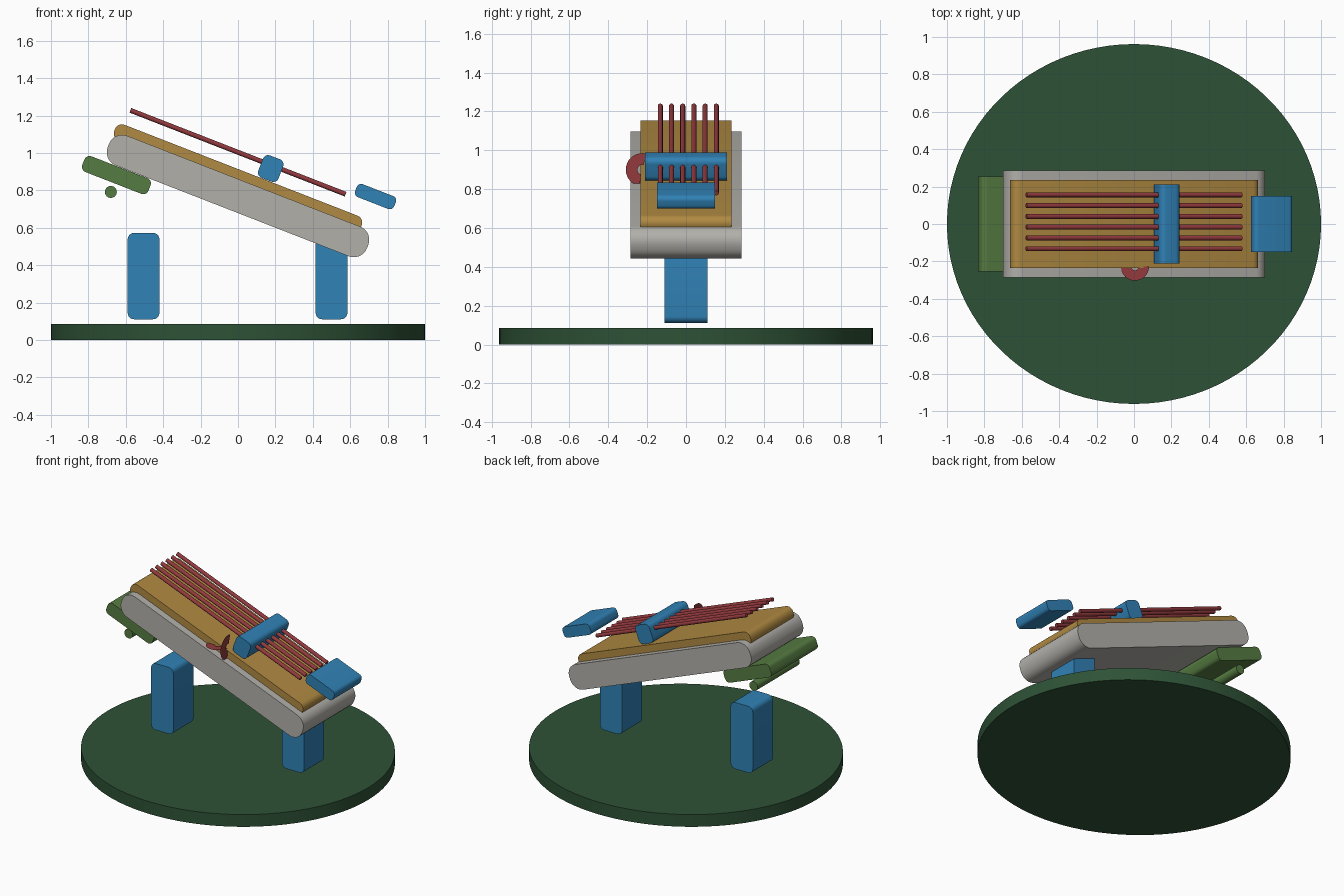
import bpy, bmesh, math
from mathutils import Matrix, Vector

if "Cube" in bpy.data.objects:
    bpy.data.objects.remove(bpy.data.objects["Cube"], do_unlink=True)

TILT = math.radians(21.3)


def material(name, rgb):
    m = bpy.data.materials.new(name)
    m.use_nodes = True
    m.diffuse_color = (*rgb, 1)
    m.node_tree.nodes["Principled BSDF"].inputs["Base Color"].default_value = (*rgb, 1)
    return m


BLUE = material("blue", (0.030, 0.223, 0.468))
GOLD = material("ochre", (0.434, 0.254, 0.054))
GREY = material("warm grey", (0.445, 0.434, 0.402))
GREEN = material("leaf green", (0.093, 0.202, 0.054))
DARK = material("dark green", (0.027, 0.084, 0.037))
RED = material("brick red", (0.287, 0.042, 0.048))


def finish(name, bm, mat, smooth=True):
    mesh = bpy.data.meshes.new(name)
    bm.to_mesh(mesh)
    bm.free()
    mesh.materials.append(mat)
    ob = bpy.data.objects.new(name, mesh)
    bpy.context.collection.objects.link(ob)
    if smooth:
        bpy.ops.object.select_all(action='DESELECT')
        ob.select_set(True)
        bpy.context.view_layer.objects.active = ob
        bpy.ops.object.shade_smooth_by_angle(angle=math.radians(35))
    return ob


def rounded_bar(name, mat, x, z, half_len, half_thick, half_width, radius, tilt=TILT):
    """Rounded rectangle in the xz plane, extruded along y."""
    bm = bmesh.new()
    verts, steps = [], 6
    for quarter, (sx, sz) in enumerate([(1, 1), (-1, 1), (-1, -1), (1, -1)]):
        for i in range(steps + 1):
            a = (quarter + i / steps) * math.pi / 2
            verts.append(bm.verts.new((sx * (half_len - radius) + radius * math.cos(a),
                                       -half_width,
                                       sz * (half_thick - radius) + radius * math.sin(a))))
    face = bm.faces.new(verts)
    ext = bmesh.ops.extrude_face_region(bm, geom=[face])["geom"]
    bmesh.ops.translate(bm, vec=(0, 2 * half_width, 0),
                        verts=[g for g in ext if isinstance(g, bmesh.types.BMVert)])
    bmesh.ops.recalc_face_normals(bm, faces=bm.faces)
    ob = finish(name, bm, mat)
    ob.location = (x, 0, z)
    ob.rotation_euler = (0, tilt, 0)
    return ob


def rod(name, mat, centre, radius, length, rotation, sides=16):
    bm = bmesh.new()
    bmesh.ops.create_cone(bm, cap_ends=True, segments=sides, radius1=radius,
                          radius2=radius, depth=length)
    ob = finish(name, bm, mat)
    ob.location = centre
    ob.rotation_euler = rotation
    return ob


def flat_arc(name, mat, centre, axis_a, axis_b, inner, outer, start, end):
    """Flat band swept through an arc in the plane of two axes."""
    bm = bmesh.new()
    a, b, c = Vector(axis_a), Vector(axis_b), Vector(centre)
    steps, pairs = 16, []
    for i in range(steps + 1):
        t = math.radians(start + (end - start) * i / steps)
        d = a * math.cos(t) + b * math.sin(t)
        pairs.append([bm.verts.new(c + d * r) for r in (inner, outer)])
    for p, q in zip(pairs, pairs[1:]):
        bm.faces.new((p[0], p[1], q[1], q[0]))
    return finish(name, bm, mat, smooth=False)


# Oval base
bm = bmesh.new()
bmesh.ops.create_cone(bm, cap_ends=True, segments=96, radius1=1, radius2=1, depth=0.085,
                      matrix=Matrix.Translation((0, 0, 0.0425)))
bmesh.ops.scale(bm, vec=(1, 0.962, 1), verts=bm.verts)
finish("base", bm, DARK)

# Two upright feet
for side, x in (("right", -0.505), ("left", 0.5)):
    rounded_bar(side + "_foot", BLUE, x, 0.342, 0.085, 0.231, 0.11, 0.035, tilt=0)

# Sloping body and raised top panel
rounded_bar("body", GREY, 0, 0.77, 0.744, 0.085, 0.285, 0.075)
rounded_bar("top_panel", GOLD, 0, 0.866, 0.708, 0.045, 0.235, 0.04)

# Bridge, end block, rear plate and its roller
rounded_bar("bridge", BLUE, 0.175, 0.917, 0.058, 0.064, 0.21, 0.03)
rounded_bar("end_block", BLUE, 0.735, 0.767, 0.112, 0.037, 0.15, 0.025)
rounded_bar("rear_plate", GREEN, -0.65, 0.882, 0.19, 0.045, 0.255, 0.03)
rod("roller", GREEN, (-0.68, 0, 0.792), 0.032, 0.46, (math.pi / 2, 0, 0), 24)

# Six strings
for i in range(6):
    rod(f"string_{i + 1}", RED, (0, -0.132 + i * 0.0576, 1.004), 0.013, 1.235,
        (0, math.pi / 2 + TILT, 0), 12)

# Thin side hook: a level half disc and an upright crescent
flat_arc("hook_shelf", RED, (0.005, -0.228, 0.895), (1, 0, 0), (0, 1, 0), 0.02, 0.075, 180, 360)
flat_arc("hook_crescent", RED, (0.082, -0.225, 0.9), (0, 1, 0), (0, 0, 1), 0.025, 0.085, 75, 260)
